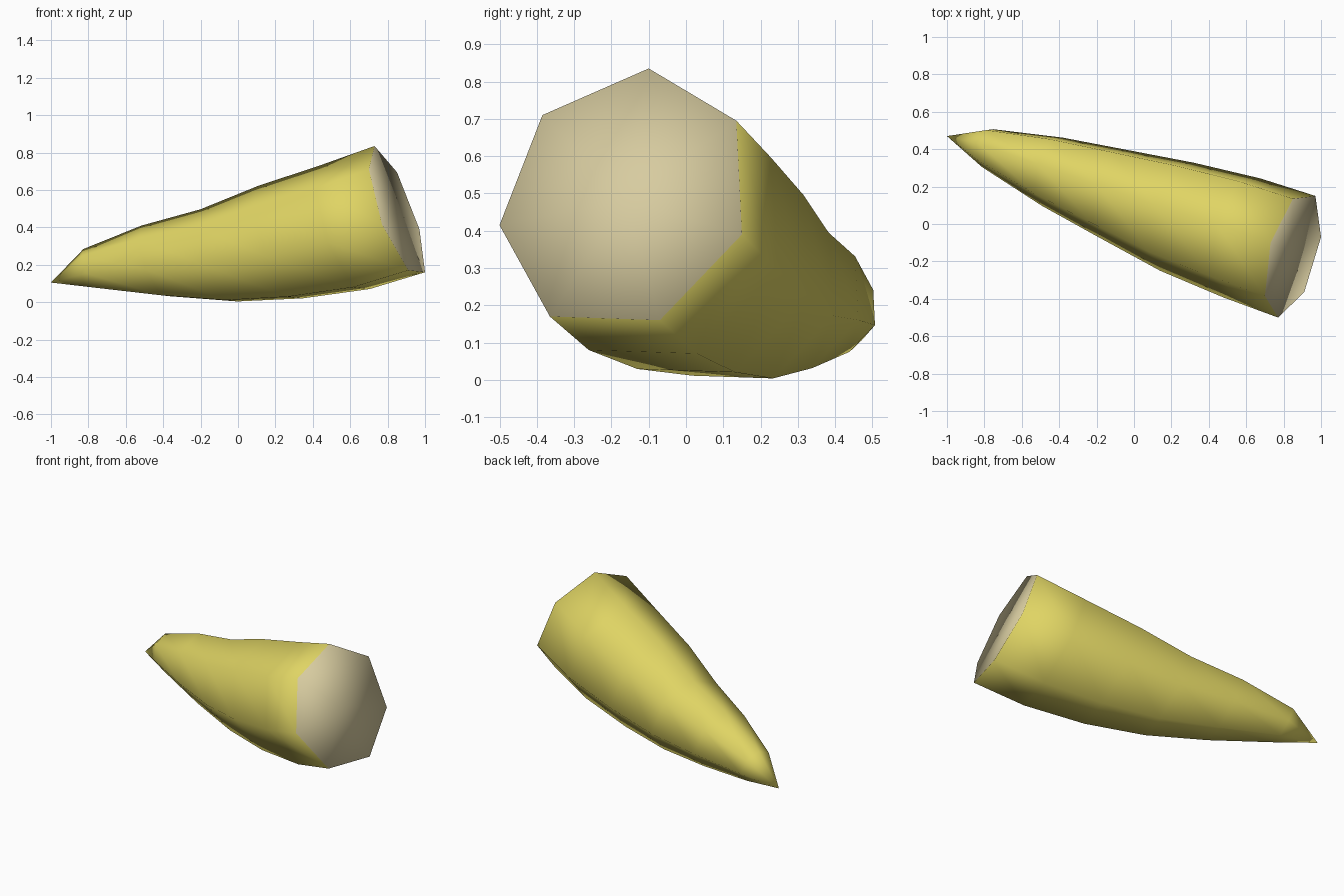
import bpy, bmesh
from mathutils import Vector

if "Cube" in bpy.data.objects:
    bpy.data.objects.remove(bpy.data.objects["Cube"])


def material(name, rgb):
    m = bpy.data.materials.new(name)
    m.diffuse_color = (*rgb, 1)
    m.use_nodes = True
    m.node_tree.nodes["Principled BSDF"].inputs["Base Color"].default_value = m.diffuse_color
    return m


# Seven-sided cross-section, as offsets from the ring centre (tilted end plane)
SECTION = [Vector(p) for p in (
    (-0.117, 0.062, 0.353), (0.003, 0.297, 0.213), (0.123, 0.312, -0.092),
    (0.153, 0.092, -0.322), (0.063, -0.203, -0.312), (-0.077, -0.338, -0.067),
    (-0.147, -0.223, 0.228))]

# Curved spine: centre x, y, z and section scale, from the cut end to the tip
SPINE = [
    (0.847, -0.162, 0.482, 1.00),
    (0.555, -0.062, 0.386, 0.98),
    (0.210, 0.050, 0.307, 0.89),
    (-0.115, 0.166, 0.239, 0.73),
    (-0.450, 0.287, 0.212, 0.56),
    (-0.790, 0.410, 0.175, 0.31)]
TIP = (-1.0, 0.47, 0.105)

bm = bmesh.new()
rings = [[bm.verts.new(Vector((x, y, z)) + p * s) for p in SECTION]
         for x, y, z, s in SPINE]
tip = bm.verts.new(TIP)
cap_centre = bm.verts.new(SPINE[0][:3])

# Tapered body, pointed tip and flat cut end
n = len(SECTION)
for k in range(n):
    j = (k + 1) % n
    for a, b in zip(rings, rings[1:]):
        bm.faces.new((a[k], a[j], b[j], b[k]))
    bm.faces.new((rings[-1][k], rings[-1][j], tip))
    bm.faces.new((rings[0][j], rings[0][k], cap_centre)).material_index = 1

bmesh.ops.recalc_face_normals(bm, faces=bm.faces)
for f in bm.faces:
    f.smooth = True

mesh = bpy.data.meshes.new("horn")
bm.to_mesh(mesh)
bm.free()
mesh.materials.append(material("yellow skin", (0.74, 0.66, 0.127)))
mesh.materials.append(material("pale cut end", (0.68, 0.60, 0.35)))
bpy.context.collection.objects.link(bpy.data.objects.new("horn", mesh))
